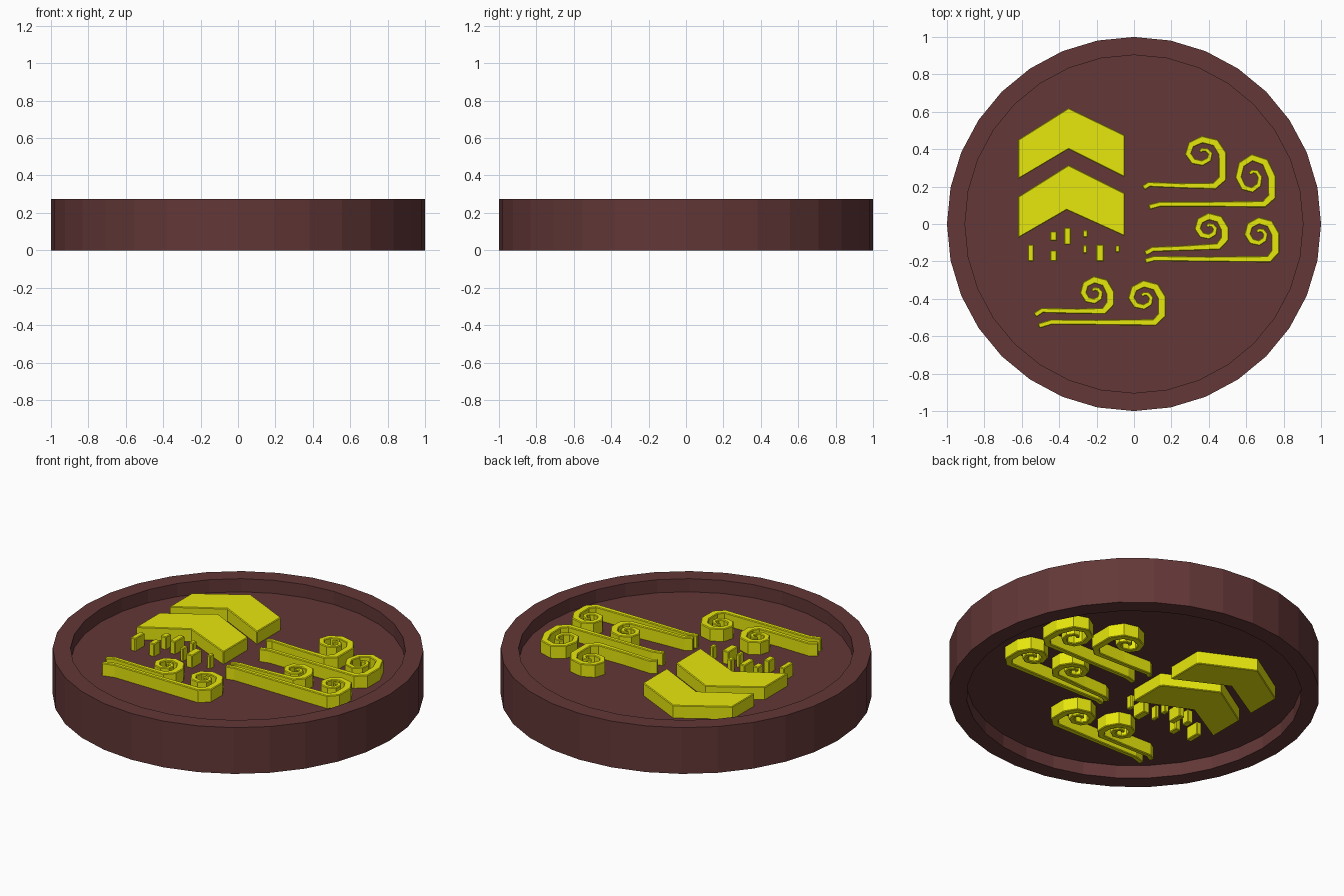
import bpy, bmesh
from math import cos, sin, radians
from mathutils import Vector

if "Cube" in bpy.data.objects:
    bpy.data.objects.remove(bpy.data.objects["Cube"])

HEIGHT, RECESS = 0.275, 0.078


def material(name, rgb):
    m = bpy.data.materials.new(name)
    m.diffuse_color = (*rgb, 1)
    m.use_nodes = True
    m.node_tree.nodes["Principled BSDF"].inputs["Base Color"].default_value = m.diffuse_color
    return m


BROWN = material("brown", (0.125, 0.038, 0.038))
YELLOW = material("yellow", (0.8, 0.8, 0.004))


def finish(bm, name, mat):
    bmesh.ops.recalc_face_normals(bm, faces=bm.faces)
    mesh = bpy.data.meshes.new(name)
    bm.to_mesh(mesh)
    bm.free()
    obj = bpy.data.objects.new(name, mesh)
    mesh.materials.append(mat)
    bpy.context.collection.objects.link(obj)
    return obj


def raised(bm, name):
    """Extrude flat faces through the whole disc so they show on both sides."""
    ext = bmesh.ops.extrude_face_region(bm, geom=bm.faces[:])
    verts = [v for v in ext["geom"] if isinstance(v, bmesh.types.BMVert)]
    bmesh.ops.translate(bm, verts=verts, vec=(0, 0, HEIGHT - 0.006))
    obj = finish(bm, name, YELLOW)
    bev = obj.modifiers.new("edge", 'BEVEL')
    bev.width, bev.segments = 0.004, 1
    bev.limit_method, bev.angle_limit = 'ANGLE', radians(60)
    return obj


def plate(name, outline):
    bm = bmesh.new()
    bm.faces.new([bm.verts.new((x, y, 0.003)) for x, y in outline])
    raised(bm, name)


def gust(name, tail, bar_y, centre, rx, ry):
    """A straight bar that turns up and winds into an angular spiral."""
    cx, cy = centre
    path = list(tail) + [(cx + rx * 0.6, bar_y), (cx + rx, bar_y + 0.04)]
    widths = [0.014] * len(tail) + [0.019, 0.022]
    for i in range(12):
        a, f = radians(45 * i), 1 - i * 45 / 600
        path.append((cx + rx * f * cos(a), cy + ry * f * sin(a)))
        widths.append(0.022 - 0.0011 * i)
    pts = [Vector(p) for p in path]
    bm = bmesh.new()
    prev = None
    for i, p in enumerate(pts):
        d_in = (p - pts[max(i - 1, 0)]).normalized()
        d_out = (pts[min(i + 1, len(pts) - 1)] - p).normalized()
        d = (d_in + d_out).normalized()
        n = Vector((-d.y, d.x)) * widths[i]
        pair = [bm.verts.new((*(p + s * n), 0.003)) for s in (1, -1)]
        if prev:
            bm.faces.new((prev[0], prev[1], pair[1], pair[0]))
        prev = pair
    raised(bm, name)


# Disc with a recessed face on top and underneath
bm = bmesh.new()
bmesh.ops.create_cone(bm, cap_ends=True, segments=32, radius1=1, radius2=1, depth=HEIGHT)
bmesh.ops.translate(bm, verts=bm.verts, vec=(0, 0, HEIGHT / 2))
for cap in [f for f in bm.faces if len(f.verts) == 32]:
    inward = -cap.normal.copy()
    bmesh.ops.inset_region(bm, faces=[cap], thickness=0.096, use_even_offset=True)
    ext = bmesh.ops.extrude_discrete_faces(bm, faces=[cap])
    bmesh.ops.translate(bm, verts=ext["faces"][0].verts, vec=inward * RECESS)
disc = finish(bm, "disc", BROWN)

# Two stacked chevrons
plate("upper_chevron", [(-.62, .45), (-.35, .62), (-.05, .475),
                        (-.05, .25), (-.35, .40), (-.62, .24)])
plate("lower_chevron", [(-.62, .145), (-.35, .315), (-.05, .165),
                        (-.05, -.065), (-.36, .075), (-.62, -.075)])

# Small blocks below the chevrons: x centre, y centre, width, length
blocks = [(-.552, -.155, .032, .09), (-.43, -.065, .036, .05), (-.43, -.17, .036, .058),
          (-.355, -.065, .036, .09), (-.26, -.052, .026, .038), (-.262, -.135, .022, .044),
          (-.182, -.155, .042, .09), (-.088, -.133, .024, .038)]
for i, (x, y, w, h) in enumerate(blocks, 1):
    w, h = w / 2, h / 2
    plate(f"small_block_{i}", [(x - w, y - h), (x + w, y - h), (x + w, y + h), (x - w, y + h)])

# Three pairs of wind curls
gust("top_inner_curl", [(.05, .192), (.08, .212), (.25, .205)], .203, (.365, .375), .108, .09)
gust("top_outer_curl", [(.08, .09), (.14, .106), (.4, .106)], .106, (.632, .25), .105, .123)
gust("middle_inner_curl", [(.06, -.158), (.1, -.135), (.25, -.13)], -.12, (.4, -.025), .085, .077)
gust("middle_outer_curl", [(.06, -.198), (.11, -.184), (.4, -.188)], -.188, (.668, -.055), .088, .085)
gust("bottom_inner_curl", [(-.53, -.487), (-.49, -.462), (-.3, -.466)], -.465, (-.212, -.368), .085, .082)
gust("bottom_outer_curl", [(-.51, -.545), (-.44, -.524), (-.2, -.526)], -.526, (.053, -.395), .096, .088)
